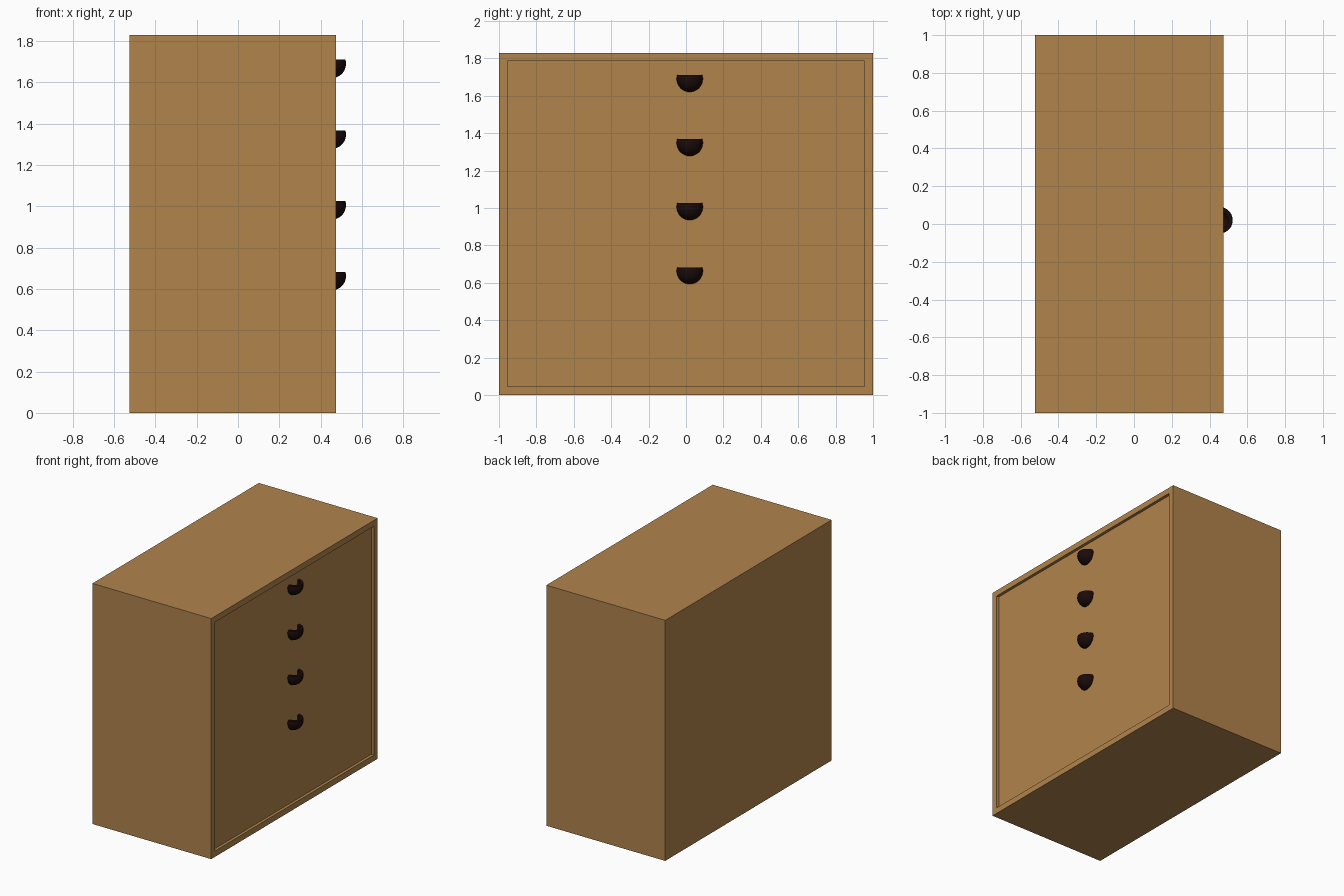
import bpy, bmesh, math
from mathutils import Vector

if "Cube" in bpy.data.objects:
    bpy.data.objects.remove(bpy.data.objects["Cube"])


def material(name, rgb):
    m = bpy.data.materials.new(name)
    m.diffuse_color = (*rgb, 1.0)
    m.use_nodes = True
    m.node_tree.nodes["Principled BSDF"].inputs["Base Color"].default_value = m.diffuse_color
    return m


wood = material("oak_wood", (0.44, 0.228, 0.071))
dark = material("dark_metal", (0.011, 0.0035, 0.003))

X0, X1, H = -0.525, 0.475, 1.83
PANEL_X = 0.453          # recessed drawer front plane
BORDER = 0.045


def add_object(name, bm, mat):
    bmesh.ops.recalc_face_normals(bm, faces=bm.faces)
    mesh = bpy.data.meshes.new(name)
    bm.to_mesh(mesh)
    bm.free()
    mesh.materials.append(mat)
    obj = bpy.data.objects.new(name, mesh)
    bpy.context.collection.objects.link(obj)
    return obj


# Cabinet body: a box whose +x face is inset and pushed in
bm = bmesh.new()
bmesh.ops.create_cube(bm, size=1)
bmesh.ops.scale(bm, vec=(X1 - X0, 2.0, H), verts=bm.verts)
bmesh.ops.translate(bm, vec=((X0 + X1) / 2, 0, H / 2), verts=bm.verts)
bm.normal_update()
front = max(bm.faces, key=lambda f: f.normal.x)
bmesh.ops.inset_region(bm, faces=[front], thickness=BORDER, use_even_offset=True)
pushed = bmesh.ops.extrude_discrete_faces(bm, faces=[front])["faces"][0]
bmesh.ops.translate(bm, vec=(PANEL_X - X1, 0, 0), verts=pushed.verts)
add_object("cabinet_body", bm, wood)


# Cup pull: hollow bowl profile spun half a turn, open at the top
def cup_pull(name, y, z, r_out=0.07, r_in=0.05, rim=0.02, steps=10):
    def arc(r):
        start = math.asin(rim / r)
        angles = [start + (-math.pi / 2 - start) * i / steps for i in range(steps + 1)]
        return [Vector((0, -r * math.cos(a), r * math.sin(a))) for a in angles]

    bm = bmesh.new()
    profile = [bm.verts.new(p) for p in arc(r_in)[::-1] + arc(r_out)]
    edges = [bm.edges.new(pair) for pair in zip(profile, profile[1:])]
    bmesh.ops.spin(bm, geom=profile + edges, cent=(0, 0, 0), axis=(0, 0, 1),
                   angle=math.pi, steps=20)
    bmesh.ops.remove_doubles(bm, verts=bm.verts, dist=1e-5)
    bmesh.ops.translate(bm, vec=(PANEL_X, y, z), verts=bm.verts)
    obj = add_object(name, bm, dark)
    bpy.ops.object.select_all(action='DESELECT')
    bpy.context.view_layer.objects.active = obj
    obj.select_set(True)
    bpy.ops.object.shade_smooth_by_angle(angle=math.radians(35))


for i in range(4):
    cup_pull(f"drawer_pull_{i + 1}", 0.02, 0.663 + 0.3425 * i)
